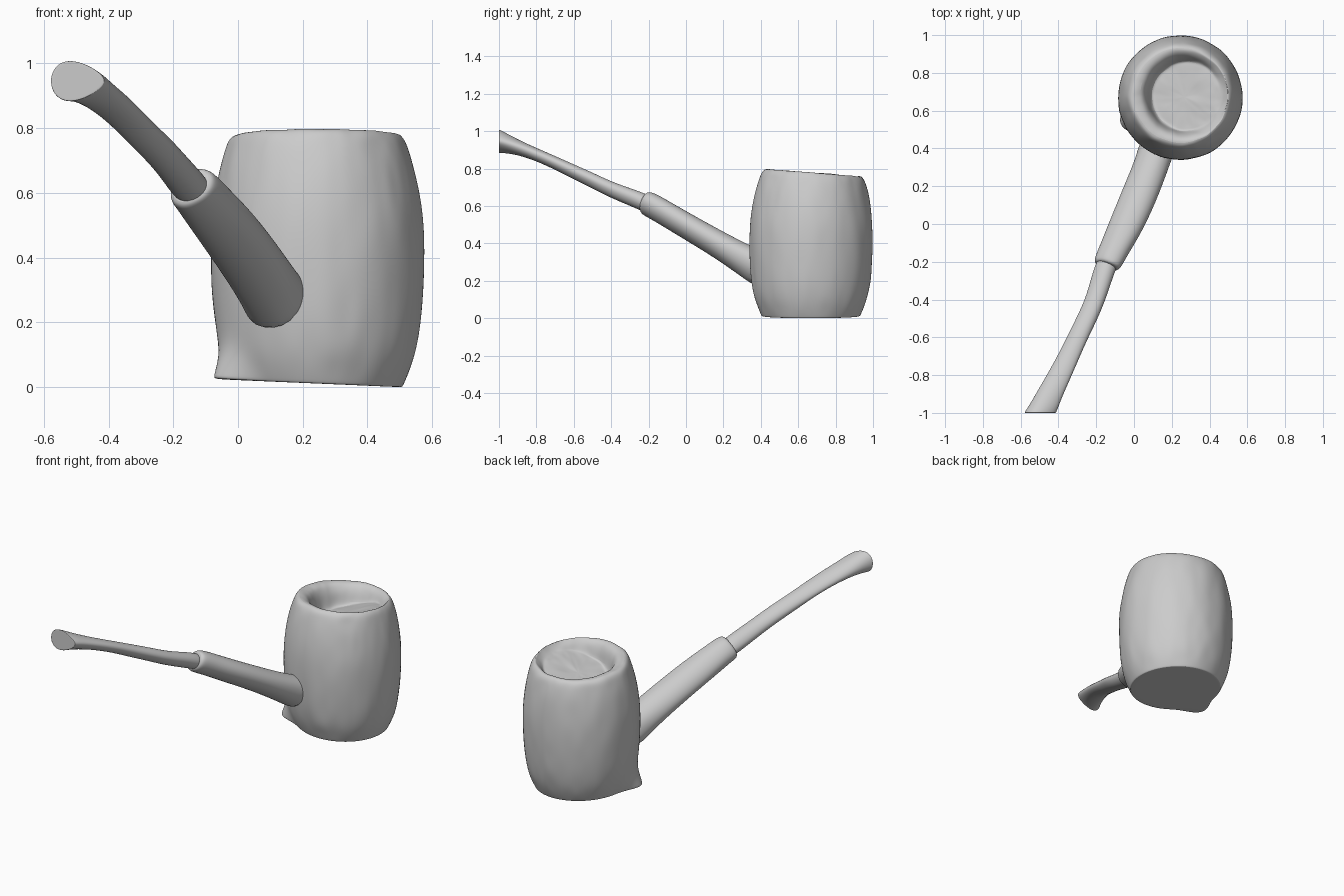
import bpy
import bmesh
import math
from mathutils import Vector, noise

cube = bpy.data.objects.get("Cube")
if cube:
    bpy.data.objects.remove(cube)

clay = bpy.data.materials.new("grey_clay")
clay.use_nodes = True
COLOUR = (0.6, 0.6, 0.6, 1)
clay.diffuse_color = COLOUR
clay.node_tree.nodes["Principled BSDF"].inputs["Base Color"].default_value = COLOUR
clay.node_tree.nodes["Principled BSDF"].inputs["Roughness"].default_value = 0.8


def loft(name, rings):
    """Skin a list of rings of points, cap the ends and smooth the result."""
    bm = bmesh.new()
    loops = [[bm.verts.new(p) for p in ring] for ring in rings]
    n = len(loops[0])
    for a, b in zip(loops, loops[1:]):
        for i in range(n):
            j = (i + 1) % n
            bm.faces.new((a[i], a[j], b[j], b[i]))
    bm.faces.new(loops[0][::-1])
    bm.faces.new(loops[-1])
    bmesh.ops.recalc_face_normals(bm, faces=bm.faces)
    mesh = bpy.data.meshes.new(name)
    bm.to_mesh(mesh)
    bm.free()
    mesh.materials.append(clay)
    ob = bpy.data.objects.new(name, mesh)
    bpy.context.collection.objects.link(ob)
    sub = ob.modifiers.new("smooth", "SUBSURF")
    sub.levels = sub.render_levels = 2
    bpy.ops.object.select_all(action="DESELECT")
    ob.select_set(True)
    bpy.context.view_layer.objects.active = ob
    bpy.ops.object.shade_smooth_by_angle(angle=math.radians(40))


def rough(p, amount):
    """Hand-shaped unevenness, broad and fine."""
    return p + amount * (noise.noise_vector(p * 14) + 0.5 * noise.noise_vector(p * 32))


# Bowl: barrel wall, thin rim and lopsided hollow as (radius, height)
CENTRE = Vector((0.245, 0.667, 0))
profile = [
    (0.03, 0), (0.25, 0), (0.262, 0), (0.266, 0.006),
    (0.285, 0.05), (0.305, 0.11), (0.32, 0.2), (0.328, 0.3),
    (0.331, 0.4), (0.328, 0.5), (0.317, 0.59), (0.302, 0.67),
    (0.284, 0.73), (0.272, 0.765), (0.252, 0.782),
    (0.23, 0.775), (0.21, 0.755), (0.195, 0.72), (0.185, 0.67),
    (0.172, 0.62), (0.15, 0.6), (0.11, 0.6), (0.06, 0.6), (0.02, 0.6),
]
OUTER = 15
SEGMENTS = 64
bowl_rings = []
for k, (r, z) in enumerate(profile):
    ring = []
    for i in range(SEGMENTS):
        a = math.tau * i / SEGMENTS
        # torn spur at the foot, below the shank
        away = math.degrees(a) - 204
        spur = 0.084 * math.exp(-(away / 16) ** 2) * math.exp(-(z / 0.07) ** 2)
        rr = r + (spur if 2 <= k < 9 else 0)
        p = CENTRE + Vector((rr * math.cos(a), rr * math.sin(a), z))
        # floor of the hollow ramps up to the rim away from the crescent groove
        if k >= OUTER:
            p.x += 0.02
            p.z = max(p.z, 0.615 + 0.33 * (p.x - 0.06))
        top = z / 0.78
        p.z += (1 - top) * 0.043 * (0.5 - p.x) - top * 0.08 * (p.y - CENTRE.y)
        p.y += 0.014 * top ** 3
        ring.append(rough(p, 0.005 if k >= 4 else 0))
    bowl_rings.append(ring)
loft("bowl", bowl_rings)


def tube(name, sections, sides=20):
    """Sections are (centre, half width, half height, squareness to the axis)."""
    rings = []
    for k, (c, rx, rz, square) in enumerate(sections):
        lo, hi = sections[max(k - 2, 0)][0], sections[min(k + 2, len(sections) - 1)][0]
        axis = (Vector(hi) - Vector(lo)).normalized()
        ring = []
        for i in range(sides):
            a = math.tau * i / sides
            # an unsquared end is taller on its right side
            taper = 1 - 0.35 * (1 - square) * math.cos(a)
            off = Vector((rx * math.cos(a), 0, rz * math.sin(a) * taper))
            off -= axis * off.dot(axis) * square
            ring.append(rough(Vector(c) + off, 0.003 * square))
        rings.append(ring)
    loft(name, rings)


# Shank: flared where it meets the bowl, rounded collar at the far end
tube("shank", [
    ((0.13, 0.43, 0.25), 0.105, 0.115, 1),
    ((0.108, 0.36, 0.285), 0.1, 0.105, 1),
    ((0.08, 0.28, 0.33), 0.1, 0.092, 1),
    ((0.027, 0.15, 0.408), 0.102, 0.083, 1),
    ((-0.037, 0, 0.495), 0.1, 0.079, 1),
    ((-0.092, -0.11, 0.56), 0.09, 0.077, 1),
    ((-0.125, -0.175, 0.598), 0.085, 0.076, 1),
    ((-0.14, -0.208, 0.614), 0.082, 0.074, 1),
    ((-0.147, -0.222, 0.622), 0.07, 0.062, 1),
    ((-0.147, -0.222, 0.622), 0.03, 0.03, 1),
])

# Mouthpiece: slim flattened stem, flaring to a flat cut end
tube("mouthpiece", [
    ((-0.13, -0.18, 0.597), 0.06, 0.05, 1),
    ((-0.16, -0.25, 0.63), 0.061, 0.051, 1),
    ((-0.204, -0.4, 0.687), 0.055, 0.046, 1),
    ((-0.25, -0.5, 0.737), 0.057, 0.042, 1),
    ((-0.298, -0.6, 0.784), 0.058, 0.04, 1),
    ((-0.345, -0.7, 0.831), 0.062, 0.036, 1),
    ((-0.393, -0.8, 0.875), 0.067, 0.035, 1),
    ((-0.44, -0.89, 0.91), 0.073, 0.041, 0.7),
    ((-0.475, -0.96, 0.935), 0.08, 0.052, 0.3),
    ((-0.494, -0.993, 0.945), 0.084, 0.06, 0),
    ((-0.496, -1, 0.946), 0.084, 0.06, 0),
    ((-0.496, -1, 0.946), 0.079, 0.056, 0),
    ((-0.496, -1, 0.946), 0.02, 0.015, 0),
])
